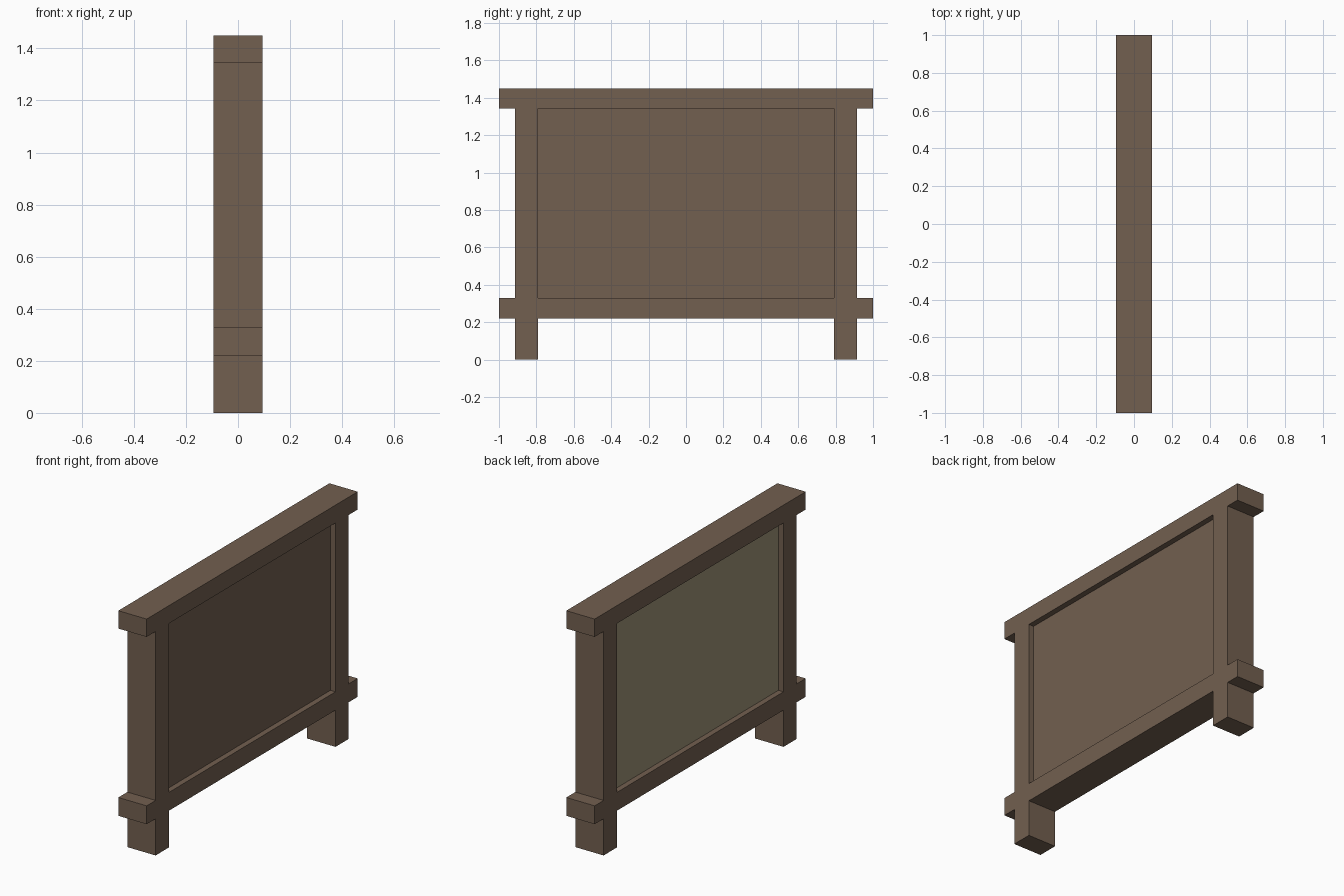
import bpy
import bmesh

cube = bpy.data.objects.get("Cube")
if cube:
    bpy.data.objects.remove(cube, do_unlink=True)


def material(name, color):
    mat = bpy.data.materials.new(name)
    mat.use_nodes = True
    mat.diffuse_color = (*color, 1)
    mat.node_tree.nodes["Principled BSDF"].inputs["Base Color"].default_value = (*color, 1)
    return mat


def add_object(name, bm, *mats):
    bmesh.ops.recalc_face_normals(bm, faces=bm.faces)
    mesh = bpy.data.meshes.new(name)
    bm.to_mesh(mesh)
    bm.free()
    for mat in mats:
        mesh.materials.append(mat)
    obj = bpy.data.objects.new(name, mesh)
    bpy.context.collection.objects.link(obj)
    return obj


def slab(name, cells, half_depth, *mats):
    """Merge rectangles (y0, y1, z0, z1) into one slab with depth along x."""
    bm = bmesh.new()
    for y0, y1, z0, z1 in cells:
        corners = ((y0, z0), (y1, z0), (y1, z1), (y0, z1))
        bm.faces.new([bm.verts.new((-half_depth, y, z)) for y, z in corners])
    bmesh.ops.remove_doubles(bm, verts=bm.verts, dist=0.0001)
    result = bmesh.ops.extrude_face_region(bm, geom=bm.faces[:], use_keep_orig=True)
    moved = [v for v in result["geom"] if isinstance(v, bmesh.types.BMVert)]
    bmesh.ops.translate(bm, verts=moved, vec=(2 * half_depth, 0, 0))
    return add_object(name, bm, *mats)


brown = material("brown wood", (0.17, 0.115, 0.08))
green = material("pale notice board", (0.34, 0.285, 0.183))

ys = (-1, -0.915, -0.79, 0.79, 0.915, 1)
zs = (0, 0.22, 0.33, 1.343, 1.45)

# Timber frame: two posts crossed by two overhanging rails
posts, rails = (1, 3), (1, 3)
cells = [(ys[c], ys[c + 1], zs[r], zs[r + 1])
         for r in range(4) for c in range(5)
         if c in posts or r in rails]
slab("timber_frame", cells, 0.094, brown)

# Recessed panel, with the notice surface on one side
panel = slab("notice_panel", [(ys[2], ys[3], zs[2], zs[3])], 0.06, brown, green)
for face in panel.data.polygons:
    face.material_index = int(face.normal.x < -0.5)
